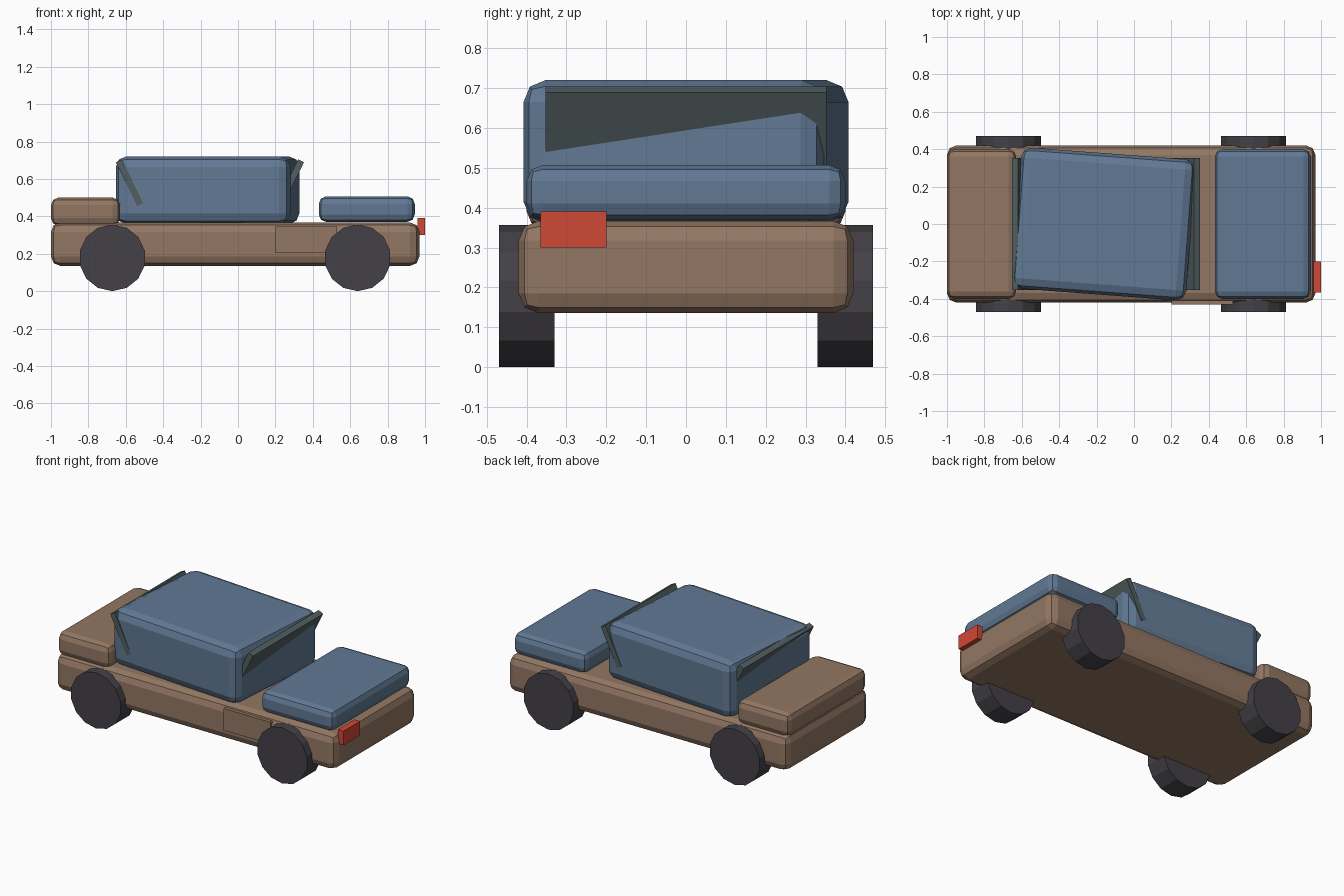
import bpy
from math import radians, pi

if "Cube" in bpy.data.objects:
    bpy.data.objects.remove(bpy.data.objects["Cube"], do_unlink=True)


def material(name, r, g, b):
    """Flat colour from 0-255 display values, stored as linear."""
    lin = [((c / 255 + 0.055) / 1.055) ** 2.4 for c in (r, g, b)] + [1]
    m = bpy.data.materials.new(name)
    m.use_nodes = True
    m.diffuse_color = lin
    m.node_tree.nodes["Principled BSDF"].inputs["Base Color"].default_value = lin
    return m


brown = material("dusty_brown", 147, 119, 99)
blue = material("faded_blue", 97, 121, 148)
rubber = material("dark_rubber", 67, 65, 70)
glass = material("smoky_glass", 82, 94, 96)
red = material("lamp_red", 208, 72, 54)


def box(name, mat, lo, hi, bevel=0, rot=(0, 0, 0)):
    """Box between two corners, rotated about its centre, with rounded edges."""
    centre = [(a + b) / 2 for a, b in zip(lo, hi)]
    bpy.ops.mesh.primitive_cube_add(size=1, location=centre, rotation=rot)
    ob = bpy.context.object
    ob.name = name
    ob.scale = [b - a for a, b in zip(lo, hi)]
    bpy.ops.object.transform_apply(location=False, rotation=False, scale=True)
    ob.data.materials.append(mat)
    if bevel:
        mod = ob.modifiers.new("rounded_edges", "BEVEL")
        mod.width = bevel
        mod.segments = 2
    return ob


# Body shell, rear deck and hood
box("body", brown, (-1, -0.42, 0.135), (0.97, 0.42, 0.367), 0.05)
box("rear_deck", brown, (-1, -0.4, 0.35), (-0.63, 0.4, 0.5), 0.04)
box("hood", blue, (0.432, -0.4, 0.37), (0.945, 0.4, 0.507), 0.04)

# Cabin sitting slightly askew
box("cabin", blue, (-0.63, -0.378, 0.36), (0.305, 0.378, 0.72), 0.055,
    (0, 0, radians(-4.3)))

# Tilted glass panes, mirrored about the cabin middle
for name, side in (("windshield", 1), ("rear_window", -1)):
    x = -0.15 + side * 0.43
    box(name, glass, (x - 0.0175, -0.353, 0.45), (x + 0.0175, 0.353, 0.71),
        0, (0, side * radians(26), 0))

# Loose door panel and the single remaining lamp
box("door_panel", brown, (0.2, -0.43, 0.205), (0.53, -0.4, 0.345))
box("lamp", red, (0.96, -0.365, 0.3), (1, -0.2, 0.39))

# Wheels
for end, x in (("front", 0.64), ("rear", -0.672)):
    for hand, y in (("left", 0.4), ("right", -0.4)):
        bpy.ops.mesh.primitive_cylinder_add(
            vertices=14, radius=0.178, depth=0.14,
            location=(x, y, 0.178), rotation=(pi / 2, 0, 0))
        wheel = bpy.context.object
        wheel.name = f"{end}_{hand}_wheel"
        # Turn the rim so that a corner touches the ground
        wheel.rotation_euler = (pi / 2, 0, 0)
        wheel.data.materials.append(rubber)
